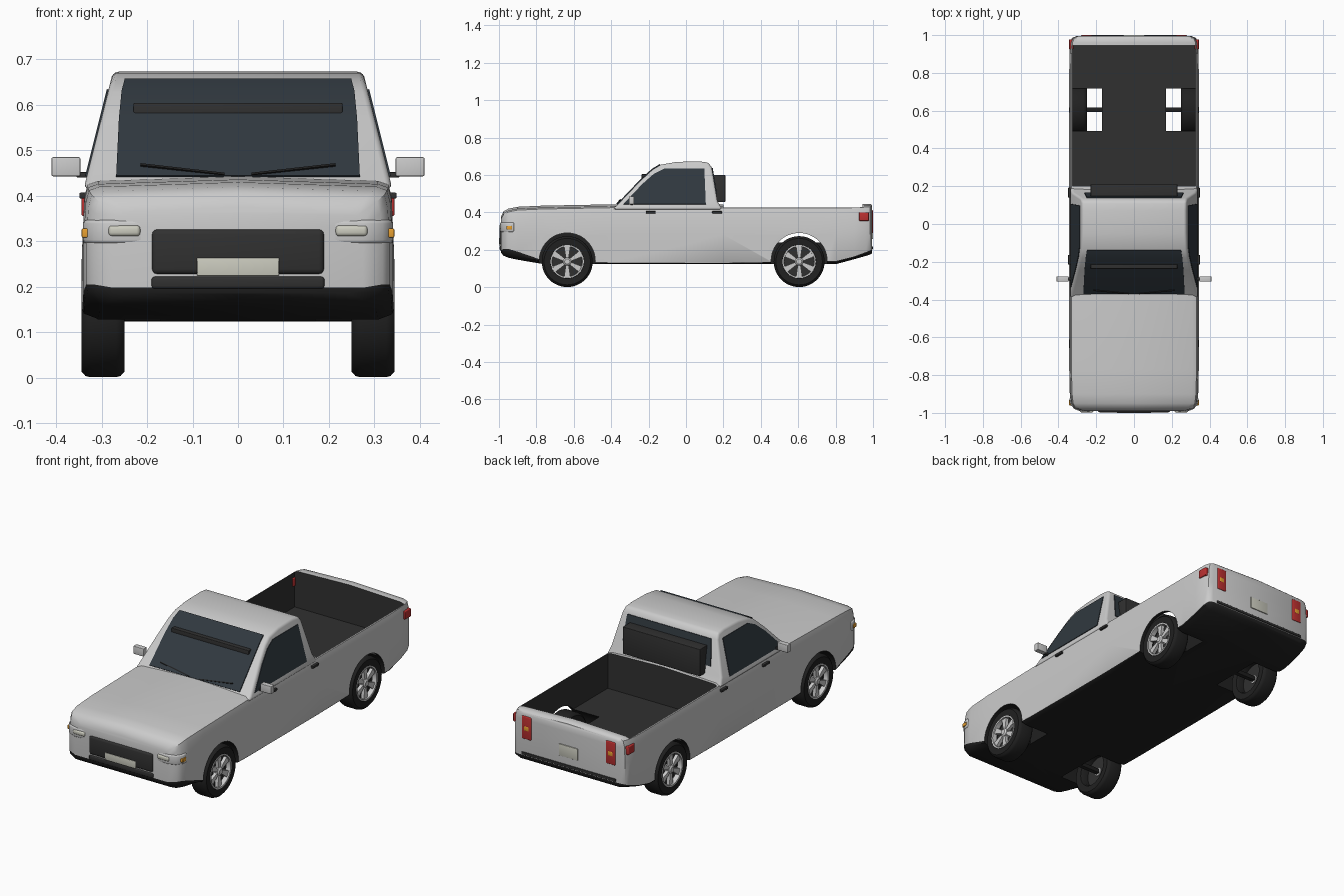
import bpy, bmesh, math
from mathutils import Vector

if "Cube" in bpy.data.objects:
    bpy.data.objects.remove(bpy.data.objects["Cube"])


def material(name, r, g, b):
    m = bpy.data.materials.new(name)
    m.diffuse_color = (r, g, b, 1)
    m.use_nodes = True
    m.node_tree.nodes["Principled BSDF"].inputs["Base Color"].default_value = m.diffuse_color
    return m


PAINT = material("paint", .6, .6, .6)
BLACK = material("black", .015, .015, .015)
DARK = material("dark_trim", .03, .03, .03)
GLASS = material("glass", .03, .04, .05)
RED = material("red_lens", .5, .03, .03)
ORANGE = material("orange_lens", .8, .35, .03)
PLATE = material("plate", .6, .6, .52)
CHROME = material("chrome", .7, .7, .72)


def build(name, verts, faces, mats=(), dark=()):
    me = bpy.data.meshes.new(name)
    me.from_pydata([tuple(v) for v in verts], [], faces)
    for m in mats:
        me.materials.append(m)
    for i in dark:
        me.polygons[i].material_index = 1
    bm = bmesh.new()
    bm.from_mesh(me)
    bmesh.ops.recalc_face_normals(bm, faces=bm.faces)
    bm.to_mesh(me)
    bm.free()
    ob = bpy.data.objects.new(name, me)
    bpy.context.collection.objects.link(ob)
    return ob


def finish(ob, bevel=0, solid=0, mirror=False, cutters=(), angle=35):
    if solid:
        s = ob.modifiers.new("solid", 'SOLIDIFY')
        s.thickness, s.offset = solid, 0
    for c in cutters:
        b = ob.modifiers.new("cut", 'BOOLEAN')
        b.operation, b.object, b.solver = 'DIFFERENCE', c, 'EXACT'
        b.material_mode = 'TRANSFER'
    if bevel:
        b = ob.modifiers.new("bevel", 'BEVEL')
        b.width, b.segments, b.limit_method = bevel, 3, 'ANGLE'
        b.angle_limit = math.radians(40)
    if mirror:
        ob.modifiers.new("mirror", 'MIRROR')
    bpy.ops.object.select_all(action='DESELECT')
    ob.select_set(True)
    bpy.context.view_layer.objects.active = ob
    for m in list(ob.modifiers):
        bpy.ops.object.modifier_apply(modifier=m.name)
    bpy.ops.object.shade_smooth_by_angle(angle=math.radians(angle))
    return ob


def prism(name, pts, vec, mat):
    """Extrude a polygon along a vector."""
    n, v = len(pts), [Vector(p) for p in pts]
    faces = [tuple(range(n)), tuple(range(n, 2 * n))]
    faces += [(i, (i + 1) % n, n + (i + 1) % n, n + i) for i in range(n)]
    return build(name, v + [p + Vector(vec) for p in v], faces, [mat])


def raw_box(name, x, y, z, mat):
    pts = [(x[0], y[0], z[0]), (x[1], y[0], z[0]), (x[1], y[1], z[0]), (x[0], y[1], z[0])]
    return prism(name, pts, (0, 0, z[1] - z[0]), mat)


def box(name, x, y, z, mat, bevel=.003, mirror=False):
    return finish(raw_box(name, x, y, z, mat), bevel=bevel, mirror=mirror)


def lathe(name, prof, cy, cz, mat, n=48, closed=True):
    """Turn (x, radius) points about an axis along x."""
    k = len(prof)
    verts = [(x, cy + r * math.cos(2 * math.pi * j / n), cz + r * math.sin(2 * math.pi * j / n))
             for j in range(n) for x, r in prof]
    faces = [(j * k + i, j * k + (i + 1) % k, (j + 1) % n * k + (i + 1) % k, (j + 1) % n * k + i)
             for j in range(n) for i in range(k if closed else k - 1)]
    if not closed:
        faces += [tuple(j * k for j in range(n)), tuple(j * k + k - 1 for j in range(n))]
    return build(name, verts, faces, [mat])


AXLES = {"front": -.635, "rear": .605}
WHEEL_Z = .137

# Cutters for cargo bed and wheel wells
cutters = [raw_box("bed_cutter", (-.325, .325), (.2, .945), (.24, .6), DARK)]
for end, y in AXLES.items():
    for s in (-1, 1):
        cutters.append(lathe(end + "_well_cutter", [(s * .17, .15), (s * .42, .15)], y, .14, BLACK, closed=False))
for c in cutters:
    c.hide_render = True

# Lower body lofted along y: (y, half width, bottom, trim line, top)
stations = [(-.99, .275, .185, .198, .365), (-.975, .318, .168, .205, .396), (-.95, .334, .158, .205, .41),
            (-.9, .34, .147, .19, .42), (-.77, .343, .125, .145, .426), (-.4, .343, .123, .13, .433),
            (.2, .343, .123, .13, .432), (.8, .343, .123, .14, .432), (.9, .342, .15, .165, .433),
            (.96, .338, .167, .187, .436), (.985, .328, .175, .197, .436), (.995, .305, .182, .2, .428)]
verts, faces, dark = [], [], []
for y, w, zb, tr, zt in stations:
    half = [(0, zb), (w - .035, zb), (w - .003, (zb * .4 + tr * .6)), (w, tr), (w, (tr + zt) / 2),
            (w - .005, zt - .035), (w - .012, zt - .008), (w - .035, zt), (0, zt + .01)]
    ring = half + [(-x, z) for x, z in half[-2:0:-1]]
    verts += [(x, y, z) for x, z in ring]
N, LAST = 16, (len(stations) - 1) * 16
for s in range(len(stations) - 1):
    for i in range(N):
        if i < 3 or i > 12:
            dark.append(len(faces))
        a, b = s * N + i, s * N + (i + 1) % N
        faces.append((a, b, b + N, a + N))
for base in (0, LAST):
    for i in range(8):
        if i < 3:
            dark.append(len(faces))
        quad = [base + k % N for k in (i, i + 1, N - i - 1, N - i)]
        faces.append(tuple(dict.fromkeys(quad)))
body = build("body", verts, faces, [PAINT, BLACK], dark)
finish(body, cutters=cutters, angle=40)
for c in cutters:
    bpy.data.objects.remove(c)


# Cab: side profile with sides leaning inward
def lean(z):
    return .336 - (z - .43) * .25


profile = [(-.4, .415), (-.37, .437), (-.245, .568), (-.18, .628), (-.135, .655), (-.05, .67), (.07, .673),
           (.12, .666), (.138, .64), (.168, .46), (.195, .415)]
n = len(profile)
verts = [(s * lean(z), y, z) for s in (1, -1) for y, z in profile]
faces = [tuple(range(n)), tuple(range(n, 2 * n))]
faces += [(i, (i + 1) % n, n + (i + 1) % n, n + i) for i in range(n)]
finish(build("cab", verts, faces, [PAINT]), bevel=.018)


# Glass
def glass_strip(name, rows):
    v = [(s * w, y, z) for w, y, z in rows for s in (1, -1)]
    f = [(2 * i, 2 * i + 1, 2 * i + 3, 2 * i + 2) for i in range(len(rows) - 1)]
    finish(build(name, v, f, [GLASS]), solid=.008)


glass_strip("windshield", [(.268, -.367, .442), (.262, -.246, .569), (.256, -.181, .629), (.249, -.138, .655)])
glass_strip("rear_window", [(.262, .162, .5), (.25, .139, .637)])
side = [(-.335, .443), (-.235, .55), (-.17, .607), (-.115, .634), (.098, .634), (.106, .443)]
finish(build("side_window", [(lean(z), y, z) for y, z in side], [tuple(range(6))], [GLASS]), solid=.007, mirror=True)
box("windshield_visor", (-.23, .23), (-.237, -.2), (.57, .604), DARK)
box("bed_box", (-.23, .23), (.135, .21), (.455, .6), DARK)
for s in (-1, 1):
    prism("wiper", [(s * .03, -.372, .447), (s * .215, -.355, .468), (s * .215, -.352, .472),
                    (s * .03, -.369, .451)], (0, .006, -.005), BLACK)

# Wheels
for end, y in AXLES.items():
    tyre = [(.252, .09), (.25, .124), (.258, .133), (.268, .136), (.326, .136), (.336, .133), (.344, .124),
            (.342, .09), (.325, .084), (.265, .084)]
    finish(lathe(end + "_tyre", tyre, y, WHEEL_Z, BLACK), mirror=True)
    finish(lathe(end + "_rim", [(.32, .09), (.344, .089), (.344, .081), (.32, .08)], y, WHEEL_Z, CHROME), mirror=True)
    finish(lathe(end + "_wheel_disc", [(.295, .086), (.31, .086)], y, WHEEL_Z, DARK, closed=False), mirror=True)
    finish(lathe(end + "_hub", [(.29, .022), (.338, .022), (.344, .014)], y, WHEEL_Z, CHROME, 24, False), mirror=True)
    for k in range(6):
        a = k * math.pi / 3 + math.pi / 6
        c, s = math.cos(a), math.sin(a)
        pts = [(.318, y + r * c - t * s, WHEEL_Z + r * s + t * c)
               for r, t in ((.015, -.007), (.083, -.017), (.083, .017), (.015, .007))]
        finish(prism(end + "_spoke", pts, (.018, 0, 0), CHROME), mirror=True)
    box(end + "_axle", (-.3, .3), (y - .012, y + .012), (WHEEL_Z - .012, WHEEL_Z + .012), BLACK)

# Front: grille, plate and headlights
box("grille", (-.19, .19), (-.998, -.95), (.227, .327), DARK, .012)
box("lower_grille", (-.19, .19), (-.996, -.95), (.196, .222), DARK, .006)
box("front_plate", (-.09, .09), (-1, -.98), (.224, .263), PLATE, .001)
plan = [(.14, -.985), (.275, -.994), (.318, -.979), (.338, -.95), (.342, -.92), (.14, -.9)]
finish(prism("headlight_housing", [(x, y, .295) for x, y in plan], (0, 0, .052), CHROME), bevel=.008, mirror=True)
box("headlight_lens", (.215, .285), (-.998, -.96), (.311, .335), PLATE, .008, True)
box("side_marker", (.325, .344), (-.96, -.93), (.308, .328), ORANGE, .003, True)

# Mirrors and door handles
box("door_mirror", (.347, .41), (-.305, -.277), (.443, .485), PAINT, .003, True)
box("mirror_arm", (.32, .355), (-.298, -.283), (.44, .452), DARK, .002, True)
for y in (-.215, .14):
    box("door_handle", (.33, .349), (y, y + .052), (.394, .407), DARK, .003, True)

# Rear: lamps, plate and bumper strip
box("tail_light", (.222, .278), (.97, 1), (.29, .412), RED, .005, True)
box("tail_light_centre", (.235, .265), (.98, 1.001), (.335, .36), ORANGE, .003, True)
box("side_tail_light", (.32, .344), (.925, .978), (.355, .4), RED, .004, True)
box("rear_plate", (-.055, .055), (.98, 1), (.258, .32), PLATE, .001)
box("rear_bumper_strip", (-.28, .28), (.97, 1), (.203, .218), DARK, .003)
